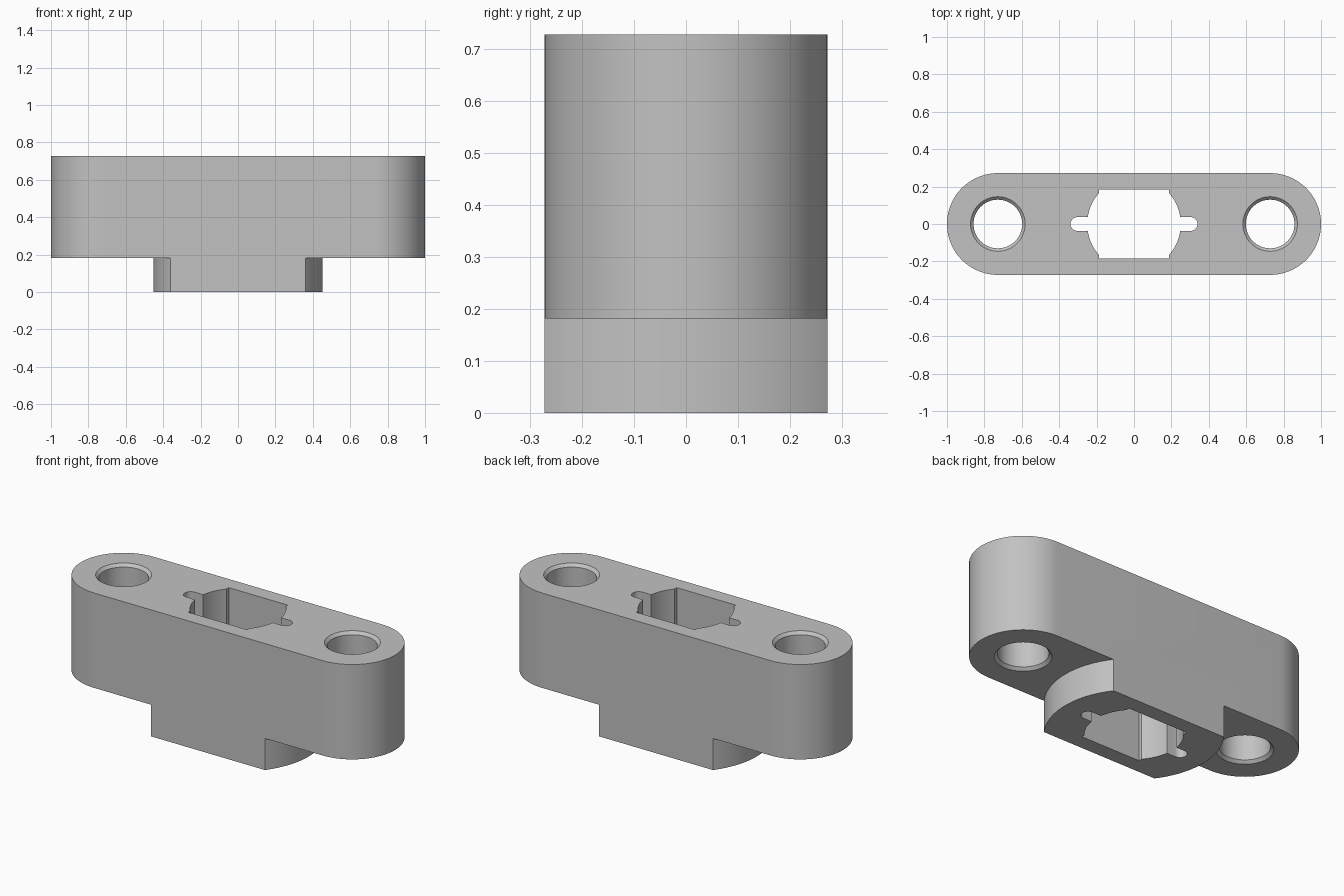
import bpy, bmesh, math

if "Cube" in bpy.data.objects:
    bpy.data.objects.remove(bpy.data.objects["Cube"], do_unlink=True)

HEIGHT, STEP = 0.728, 0.182      # overall height, underside of the end lugs
HALF_W = 0.272                   # half width of the body
HOLE_X, HOLE_R, CHAMFER = 0.728, 0.13, 0.016
BOSS_R = 0.453

grey = bpy.data.materials.new("plain grey")
grey.use_nodes = True
colour = (0.54, 0.54, 0.54, 1)
grey.diffuse_color = colour
grey.node_tree.nodes["Principled BSDF"].inputs["Base Color"].default_value = colour


def arc(cx, r, start, end, steps):
    """Points on an arc centred on the x axis, angles in radians."""
    angles = [start + (end - start) * i / steps for i in range(steps + 1)]
    return [(cx + r * math.cos(a), r * math.sin(a)) for a in angles]


def loft(name, sections):
    """Solid through a stack of (outline, z) sections with equal point counts."""
    bm = bmesh.new()
    rings = [[bm.verts.new((x, y, z)) for x, y in pts] for pts, z in sections]
    for low, high in zip(rings, rings[1:]):
        for i in range(len(low)):
            j = (i + 1) % len(low)
            bm.faces.new((low[i], low[j], high[j], high[i]))
    bm.faces.new(rings[0][::-1])
    bm.faces.new(rings[-1])
    bmesh.ops.recalc_face_normals(bm, faces=bm.faces)
    mesh = bpy.data.meshes.new(name)
    bm.to_mesh(mesh)
    bm.free()
    mesh.materials.append(grey)
    obj = bpy.data.objects.new(name, mesh)
    bpy.context.collection.objects.link(obj)
    return obj


def cut(target, cutter):
    """Subtract the cutter from the target and discard it."""
    mod = target.modifiers.new("cut", 'BOOLEAN')
    mod.operation, mod.solver, mod.object = 'DIFFERENCE', 'EXACT', cutter
    bpy.context.view_layer.objects.active = target
    bpy.ops.object.modifier_apply(modifier=mod.name)
    bpy.data.objects.remove(cutter, do_unlink=True)


# Round-ended body
quarter = math.pi / 2
end_x = 1 - HALF_W
outline = (arc(end_x, HALF_W, -quarter, quarter, 40)
           + arc(-end_x, HALF_W, quarter, 3 * quarter, 40))
body = loft("bracket_body", [(outline, 0), (outline, HEIGHT)])

for side in (-1, 1):
    # Space beneath each lug, leaving the curved central boss
    boss_edge = arc(0, BOSS_R, -0.8, 0.8, 40)
    relief = [(side * x, y) for x, y in boss_edge + [(1.2, 0.4), (1.2, -0.4)]]
    cut(body, loft("relief_cutter", [(relief, -0.1), (relief, STEP)]))

    # Bolt hole, chamfered at both mouths
    rim = HOLE_R + CHAMFER
    levels = [(rim + 0.05, STEP - 0.05), (rim, STEP), (HOLE_R, STEP + CHAMFER),
              (HOLE_R, HEIGHT - CHAMFER), (rim, HEIGHT), (rim + 0.05, HEIGHT + 0.05)]
    cut(body, loft("hole_cutter",
                   [(arc(side * HOLE_X, r, 0, 2 * math.pi, 64)[:-1], z) for r, z in levels]))

# Central opening: round bore with flat front and back, plus a keyway each side
BORE_R, FLAT_X, FLAT_Y = 0.25, 0.188, 0.185
KEY_R, KEY_X = 0.037, 0.302
key_angle = math.asin(KEY_R / BORE_R)
flat_angle = math.acos(FLAT_X / BORE_R)
right_half = ([(FLAT_X, -FLAT_Y)]
              + arc(0, BORE_R, -flat_angle, -key_angle, 12)
              + arc(KEY_X, KEY_R, -quarter, quarter, 16)
              + arc(0, BORE_R, key_angle, flat_angle, 12)
              + [(FLAT_X, FLAT_Y)])
opening = right_half + [(-x, -y) for x, y in right_half]
cut(body, loft("opening_cutter", [(opening, -0.1), (opening, HEIGHT + 0.1)]))

# Smooth curved walls, crisp edges
bpy.ops.object.select_all(action='DESELECT')
body.select_set(True)
bpy.context.view_layer.objects.active = body
bpy.ops.object.shade_smooth_by_angle(angle=math.radians(25))
